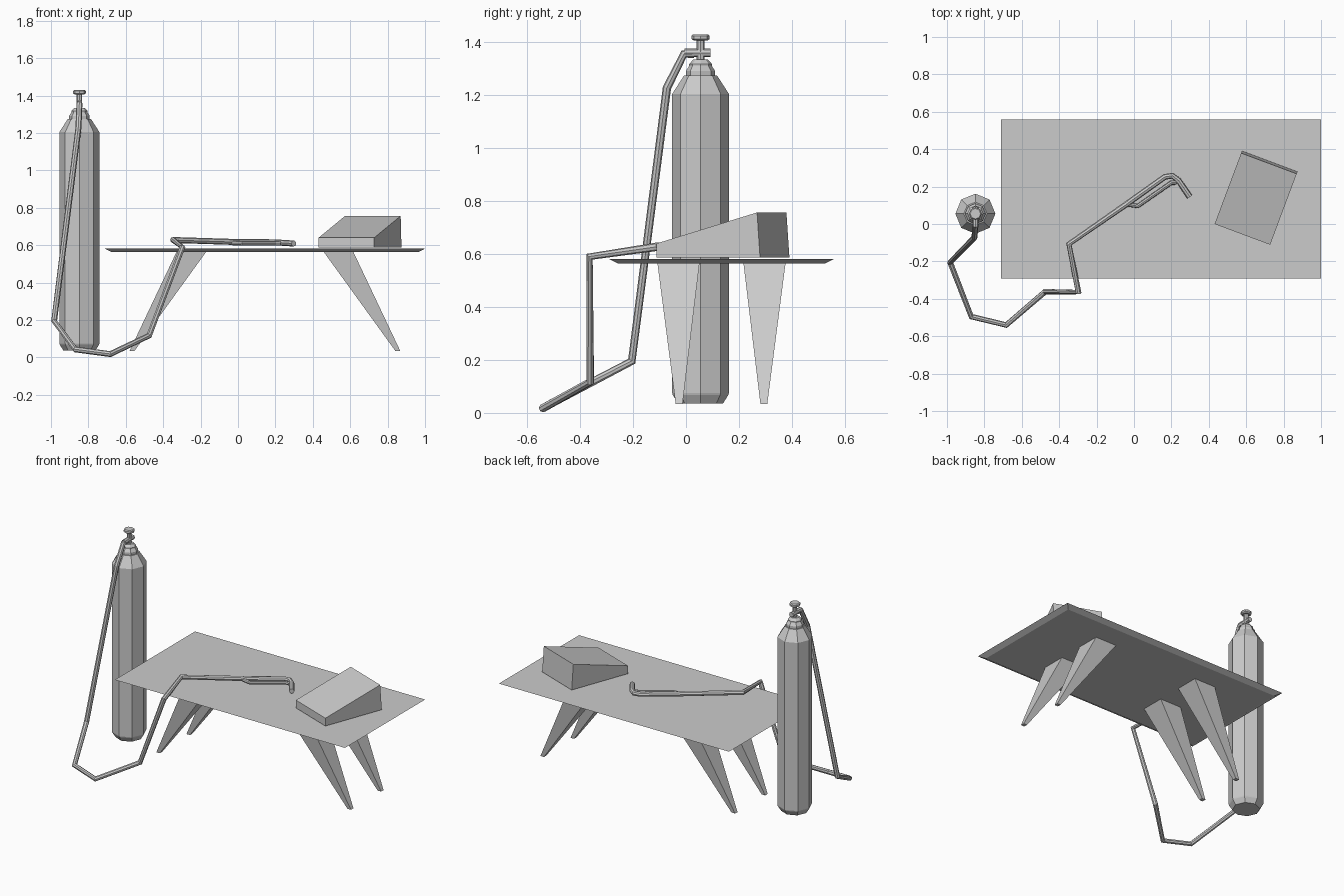
import bpy, bmesh
from math import sin, cos, pi, radians
from mathutils import Vector, Matrix

if "Cube" in bpy.data.objects:
    bpy.data.objects.remove(bpy.data.objects["Cube"])


def mesh_object(name, verts, faces):
    bm = bmesh.new()
    vs = [bm.verts.new(v) for v in verts]
    for f in faces:
        bm.faces.new([vs[i] for i in f])
    bmesh.ops.recalc_face_normals(bm, faces=bm.faces)
    me = bpy.data.meshes.new(name)
    bm.to_mesh(me)
    bm.free()
    ob = bpy.data.objects.new(name, me)
    bpy.context.collection.objects.link(ob)
    return ob


def loft(name, rings):
    """Skin a list of equal-length vertex rings and cap both ends."""
    n = len(rings[0])
    verts = [v for r in rings for v in r]
    faces = [(k * n + i, k * n + (i + 1) % n, (k + 1) * n + (i + 1) % n, (k + 1) * n + i)
             for k in range(len(rings) - 1) for i in range(n)]
    last = (len(rings) - 1) * n
    faces += [tuple(range(n)), tuple(range(last, last + n))]
    return mesh_object(name, verts, faces)


def lathe(name, profile, cx, cy, n=8):
    return loft(name, [[(cx + r * cos(2 * pi * i / n), cy + r * sin(2 * pi * i / n), z)
                        for i in range(n)] for r, z in profile])


def rect(x0, x1, y0, y1, z):
    return [(x0, y0, z), (x1, y0, z), (x1, y1, z), (x0, y1, z)]


def tube(name, points, radius):
    cu = bpy.data.curves.new(name, 'CURVE')
    cu.dimensions = '3D'
    cu.bevel_depth = radius
    cu.bevel_resolution = 2
    cu.use_fill_caps = True
    sp = cu.splines.new('POLY')
    sp.points.add(len(points) - 1)
    for p, co in zip(sp.points, points):
        p.co = (*co, 1)
    sp.use_smooth = False
    ob = bpy.data.objects.new(name, cu)
    bpy.context.collection.objects.link(ob)
    return ob


# Gas cylinder, its stepped collar, valve stem and hand wheel
CX, CY = -0.848, 0.055
lathe("gas_cylinder", [(0.085, 0.036), (0.105, 0.068), (0.107, 0.075),
                       (0.107, 1.205), (0.062, 1.275)], CX, CY)
lathe("cylinder_collar", [(0.055, 1.265), (0.055, 1.292), (0.043, 1.31),
                          (0.043, 1.318), (0.027, 1.335)], CX, CY)
lathe("valve_stem", [(0.015, 1.33), (0.015, 1.412)], CX, CY)
lathe("hand_wheel", [(0.025, 1.406), (0.034, 1.412), (0.034, 1.424), (0.028, 1.43)], CX, CY)
tube("valve_outlet", [(CX, -0.005, 1.36), (CX, 0.093, 1.36)], 0.016)

# Hose from the valve, down to the floor and up over the table
tube("hose", [(CX, 0.03, 1.357), (CX, -0.008, 1.355), (-0.853, -0.072, 1.228),
              (-0.983, -0.205, 0.195), (-0.87, -0.495, 0.043), (-0.683, -0.54, 0.018),
              (-0.475, -0.362, 0.117), (-0.297, -0.364, 0.59), (-0.348, -0.107, 0.628),
              (-0.03, 0.113, 0.618)], 0.016)

# Torch with bent head, and its parallel lever tube
tube("torch_pipe", [(-0.05, 0.099, 0.618), (0.165, 0.252, 0.616), (0.205, 0.258, 0.615),
                    (0.238, 0.232, 0.613), (0.298, 0.145, 0.609)], 0.016)
tube("torch_lever", [(-0.035, 0.105, 0.612), (0.02, 0.096, 0.611), (0.2, 0.221, 0.611),
                     (0.228, 0.222, 0.611)], 0.012)

# Table top with undercut edge
X0, X1, Y0, Y1 = -0.712, 1.0, -0.292, 0.56
loft("table_top", [rect(X0 + .035, X1 - .035, Y0 + .035, Y1 - .035, 0.564),
                   rect(X0, X1, Y0, Y1, 0.582)])

# Four splayed tapered legs, mirrored around the table centre
TX, TY = (X0 + X1) / 2, (Y0 + Y1) / 2
for sx, side in ((-1, "left"), (1, "right")):
    for sy, end in ((-1, "front"), (1, "back")):
        def ring(a, b, c, d, z):
            return [(TX + sx * x, TY + sy * y, z) for x, y, z in rect(a, b, c, d, z)]
        loft(f"{end}_{side}_leg", [ring(0.698, 0.724, 0.147, 0.173, 0.034),
                                   ring(0.313, 0.472, 0.083, 0.242, 0.566)])

# Sloped wedge block standing turned on the table
width = 0.317
profile = [(0, 0.587), (0, 0.64), (0.405, 0.757), (0.417, 0.587)]
wedge = loft("wedge_block", [[(x, u, z) for u, z in profile] for x in (0, width)])
wedge.matrix_world = Matrix.Translation((0.431, 0.0, 0)) @ Matrix.Rotation(radians(-20.5), 4, 'Z')
